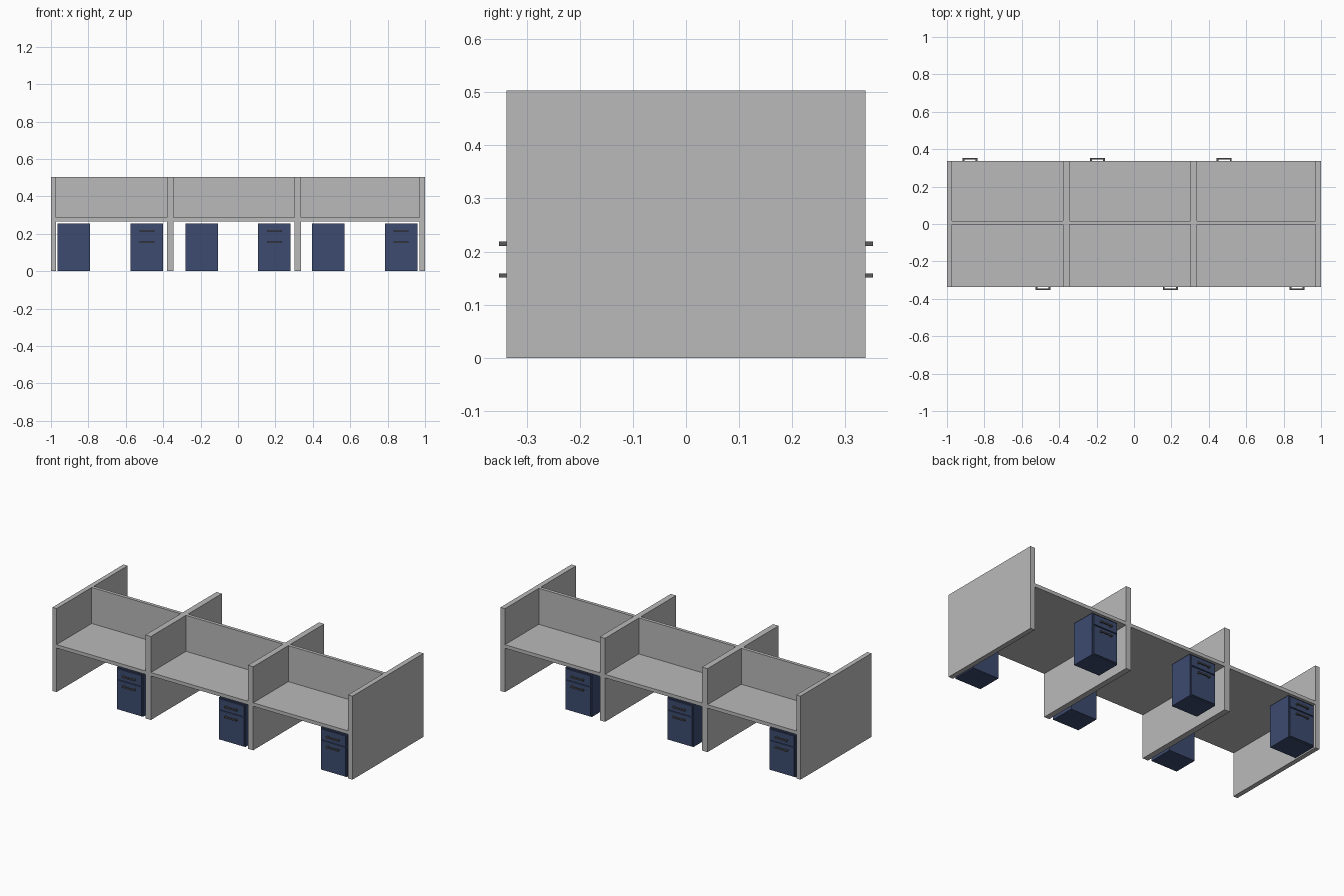
import bpy
import bmesh
from mathutils import Matrix, Vector

cube = bpy.data.objects.get("Cube")
if cube:
    bpy.data.objects.remove(cube, do_unlink=True)


def make_material(name, rgb):
    mat = bpy.data.materials.new(name)
    mat.use_nodes = True
    colour = (*rgb, 1.0)
    mat.diffuse_color = colour
    mat.node_tree.nodes["Principled BSDF"].inputs["Base Color"].default_value = colour
    return mat


GREY = make_material("panel grey", (0.49, 0.49, 0.49))
NAVY = make_material("cabinet navy", (0.045, 0.07, 0.16))
STEEL = make_material("handle dark grey", (0.10, 0.10, 0.10))


def add_boxes(name, mat, boxes, transform=Matrix()):
    """One object made of boxes, each given as x, y and z ranges."""
    bm = bmesh.new()
    for spans in boxes:
        centre = Vector([(a + b) / 2 for a, b in spans])
        size = Vector([b - a for a, b in spans])
        bmesh.ops.create_cube(
            bm, size=1, matrix=transform @ Matrix.Translation(centre) @ Matrix.Diagonal((*size, 1)))
    mesh = bpy.data.meshes.new(name)
    bm.to_mesh(mesh)
    bm.free()
    mesh.materials.append(mat)
    obj = bpy.data.objects.new(name, mesh)
    bpy.context.collection.objects.link(obj)
    return obj


DEPTH = 0.338
TOP = 0.503
DESK = (0.265, 0.286)

# Cross walls from floor to top
walls = [(-1, -0.972), (-0.38, -0.344), (0.303, 0.338), (0.97, 1)]
for i, span in enumerate(walls):
    add_boxes(f"cross_wall_{i + 1}", GREY, [(span, (-DEPTH, DEPTH), (0, TOP))])

# Desk slab and central divider in each bay
for i in range(3):
    bay = (walls[i][1], walls[i + 1][0])
    add_boxes(f"desk_top_{i + 1}", GREY, [(bay, (-DEPTH, DEPTH), DESK)])
    add_boxes(f"centre_divider_{i + 1}", GREY, [(bay, (-0.004, 0.016), (DESK[1], TOP))])


def drawer_cabinet(name, x, turn):
    """Pedestal with two drawers; turn swaps it to the back row."""
    place = Matrix.Translation((x, 0, 0))
    if turn:
        place = place @ Matrix.Diagonal((-1, -1, 1, 1))
    half = 0.087
    front = -DEPTH
    face = front + 0.006
    add_boxes(f"{name}_body", NAVY,
              [((-half, half), (face, front + 0.155), (0.002, 0.256))], place)
    inner = (-half + 0.008, half - 0.006)
    add_boxes(f"{name}_drawer_fronts", NAVY,
              [(inner, (front, face), z) for z in ((0.008, 0.182), (0.188, 0.25))], place)

    # Bar handles on two short posts
    parts = []
    for z in (0.155, 0.215):
        height = (z - 0.004, z + 0.004)
        parts.append(((-0.04, 0.04), (front - 0.014, front - 0.008), height))
        for post in (-0.035, 0.035):
            parts.append(((post - 0.005, post + 0.005), (front - 0.008, front), height))
    add_boxes(f"{name}_handles", STEEL, parts, place)


for i, x in enumerate((-0.487, 0.194, 0.872)):
    drawer_cabinet(f"front_cabinet_{i + 1}", x, False)
for i, x in enumerate((-0.877, -0.195, 0.482)):
    drawer_cabinet(f"back_cabinet_{i + 1}", x, True)
